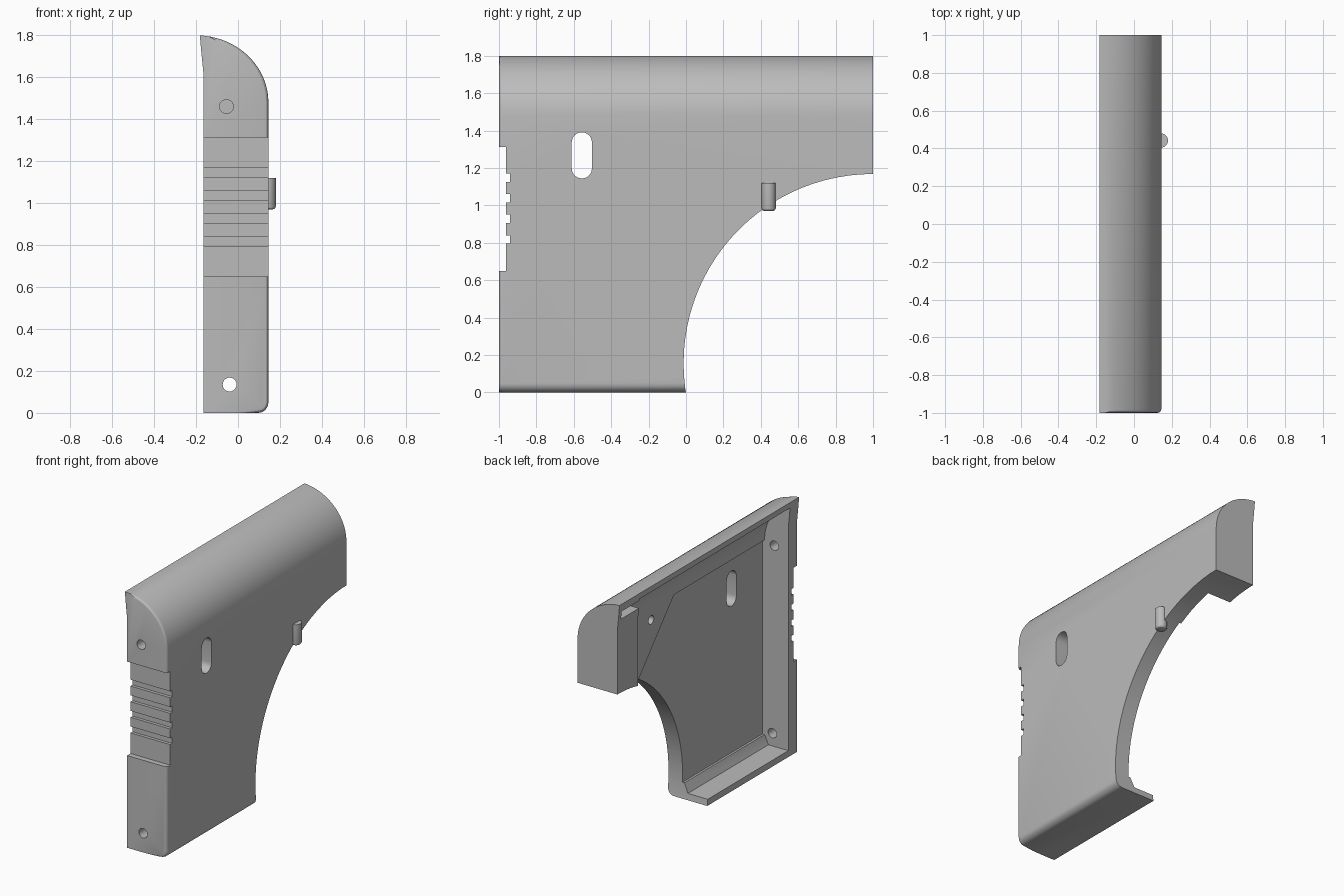
import bpy, bmesh, math
from mathutils import Vector

old = bpy.data.objects.get("Cube")
if old:
    bpy.data.objects.remove(old, do_unlink=True)

grey = bpy.data.materials.new("plain grey")
grey.use_nodes = True
colour = (0.5, 0.5, 0.5, 1)
grey.diffuse_color = colour
grey.node_tree.nodes["Principled BSDF"].inputs["Base Color"].default_value = colour


def prism(name, points, axis, lo, hi):
    """Extrude an outline: (x, z) along y, (y, z) along x, or (x, y) along z."""
    def place(p, d):
        return {"x": (d, p[0], p[1]), "y": (p[0], d, p[1]), "z": (p[0], p[1], d)}[axis]
    bm = bmesh.new()
    a = [bm.verts.new(place(p, lo)) for p in points]
    b = [bm.verts.new(place(p, hi)) for p in points]
    bm.faces.new(a)
    bm.faces.new(b[::-1])
    n = len(points)
    for i in range(n):
        bm.faces.new((a[i], b[i], b[(i + 1) % n], a[(i + 1) % n]))
    bmesh.ops.recalc_face_normals(bm, faces=bm.faces)
    mesh = bpy.data.meshes.new(name)
    bm.to_mesh(mesh)
    bm.free()
    mesh.materials.append(grey)
    obj = bpy.data.objects.new(name, mesh)
    bpy.context.collection.objects.link(obj)
    return obj


def arc(cx, cy, rx, ry, start, end, steps):
    angles = [math.radians(start + (end - start) * i / steps) for i in range(steps + 1)]
    return [(cx + rx * math.cos(t), cy + ry * math.sin(t)) for t in angles]


def circle(cx, cy, r, steps=32):
    return arc(cx, cy, r, r, 0, 360, steps)[:-1]


def rect(a0, b0, a1, b1):
    return [(a0, b0), (a1, b0), (a1, b1), (a0, b1)]


def bevel(obj, test, width, segments):
    bm = bmesh.new()
    bm.from_mesh(obj.data)
    edges = [e for e in bm.edges if all(test(v.co) for v in e.verts)]
    bmesh.ops.bevel(bm, geom=edges, offset=width, segments=segments,
                    profile=0.5, affect='EDGES')
    bm.to_mesh(obj.data)
    bm.free()


# Outer shell: flat side, rounded bottom corner and curved roof
outline = [(-0.165, 0)] + arc(0.095, 0.05, 0.05, 0.05, -90, 0, 6)
outline += arc(-0.2, 1.48, 0.345, 0.32, 0, 87, 20)
outline += [(-0.175, 1.72), (-0.165, 1.62)]
shell = prism("shell_half", outline, "y", -1, 1)
bevel(shell, lambda c: c.y < -0.999 and c.x > -0.15, 0.02, 3)

cutters = []


def cut(name, points, axis, lo, hi):
    cutters.append(prism(name, points, axis, lo, hi))


# Large round bite at the lower back
cut("arch_cutter", circle(1.0, 0.155, 1.013, 96), "x", -0.5, 0.5)

# Hollow interior, open on one side
hollow = [(-0.4, 0.045), (-0.01, 0.045), (0.02, 0.11)]
hollow += arc(-0.2, 1.48, 0.22, 0.28, 0, 90, 16) + [(-0.4, 1.76)]
cut("hollow_cutter", hollow, "y", -0.904, 0.77)
cut("wall_recess_cutter",
    [(-0.9, 0.11), (0.6, 0.11), (0.6, 0.92), (0.105, 1.48), (-0.9, 1.48)], "x", -0.05, 0.035)
cut("rear_notch_cutter",
    [(-0.4, 1.69), (-0.06, 1.69), (-0.1, 1.72), (-0.19, 1.75), (-0.4, 1.75)], "y", 0.7, 0.97)

# Grip recess and its grooves
cut("grip_cutter", rect(-1.1, 0.65, -0.962, 1.312), "x", -0.5, 0.5)
for i in range(4):
    z = 0.795 + 0.11 * i
    cut("groove_cutter", rect(-1.05, z, -0.94, z + 0.045), "x", -0.5, 0.5)

# Side slot, screw holes and blind hole
slot = arc(-0.557, 1.337, 0.054, 0.054, 0, 180, 12) + arc(-0.557, 1.198, 0.054, 0.054, 180, 360, 12)
cut("slot_cutter", slot, "x", -0.5, 0.5)
for x, z in ((-0.055, 1.46), (-0.04, 0.135)):
    cut("screw_hole_cutter", circle(x, z, 0.033), "y", -1.2, -0.8)
cut("blind_hole_cutter", circle(0.36, 1.40, 0.03), "x", -0.05, 0.08)

for c in cutters:
    mod = shell.modifiers.new(c.name, 'BOOLEAN')
    mod.operation = 'DIFFERENCE'
    mod.solver = 'EXACT'
    mod.object = c
    bpy.context.view_layer.objects.active = shell
    bpy.ops.object.modifier_apply(modifier=mod.name)
for c in cutters:
    bpy.data.objects.remove(c, do_unlink=True)

# Small round peg on the closed side, softened at its lower end
peg = prism("side_peg", circle(0.142, 0.442, 0.038, 24), "z", 0.97, 1.12)
bevel(peg, lambda c: c.z < 0.971, 0.015, 3)

for obj in (shell, peg):
    bpy.ops.object.select_all(action='DESELECT')
    obj.select_set(True)
    bpy.context.view_layer.objects.active = obj
    bpy.ops.object.shade_smooth_by_angle(angle=math.radians(25))
